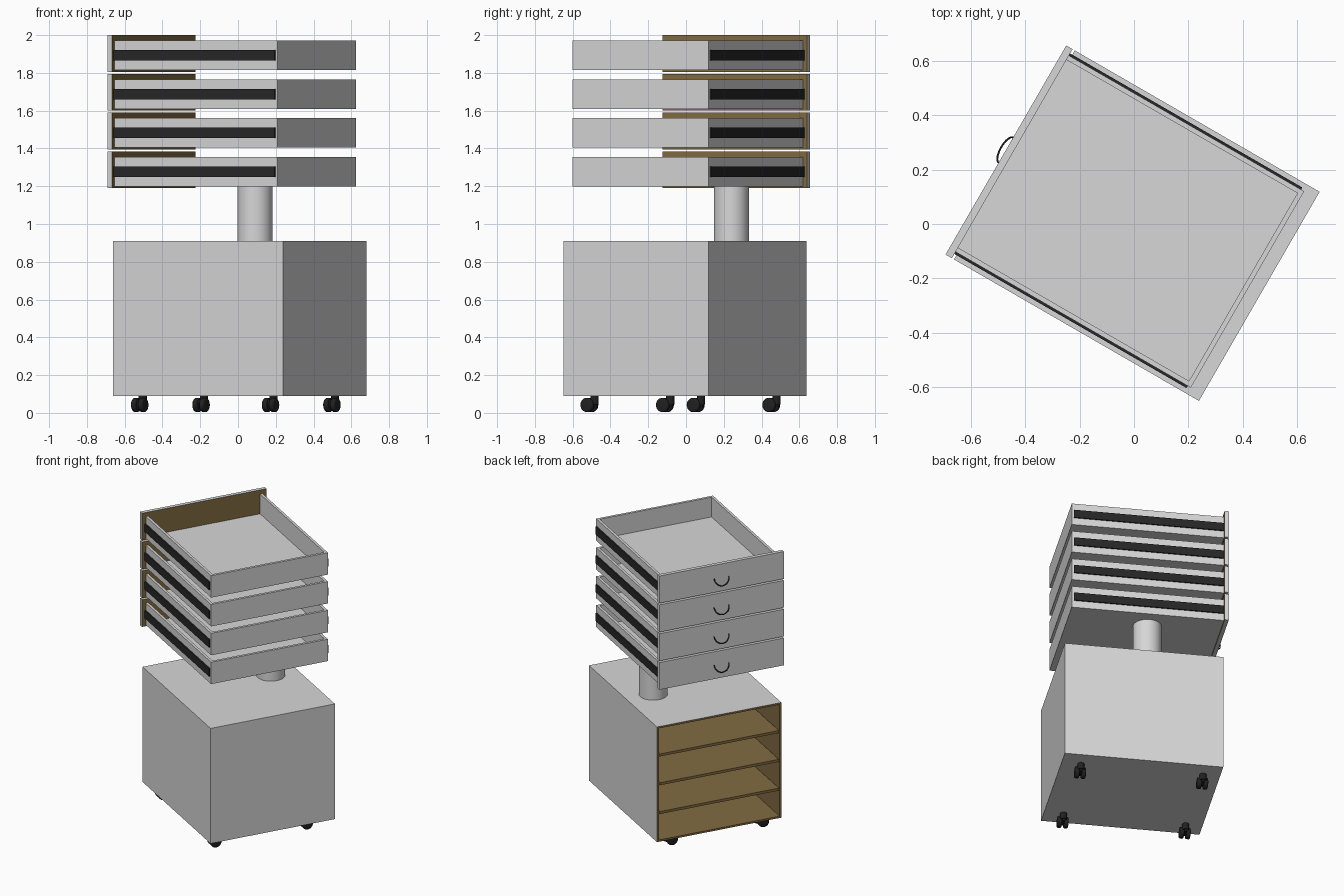
import bpy, bmesh, math
from mathutils import Matrix, Vector

cube = bpy.data.objects.get("Cube")
if cube:
    bpy.data.objects.remove(cube, do_unlink=True)

TURN = math.radians(-30)   # the whole cabinet stands turned about z


def material(name, rgb):
    m = bpy.data.materials.new(name)
    m.use_nodes = True
    m.diffuse_color = (*rgb, 1)
    m.node_tree.nodes["Principled BSDF"].inputs["Base Color"].default_value = (*rgb, 1)
    return m


GREY = material("light grey", (0.68, 0.68, 0.68))
BROWN = material("brown wood", (0.225, 0.148, 0.055))
BLACK = material("black", (0.02, 0.02, 0.02))
RUBBER = material("caster black", (0.015, 0.015, 0.015))


def add_box(bm, lo, hi):
    lo, hi = Vector(lo), Vector(hi)
    m = Matrix.Translation((lo + hi) / 2) @ Matrix.Diagonal((*(hi - lo), 1))
    return bmesh.ops.create_cube(bm, size=1, matrix=m)["verts"]


def add_cylinder(bm, centre, radius, length, axis="Z", sides=32):
    m = Matrix.Translation(centre)
    if axis == "X":
        m = m @ Matrix.Rotation(math.pi / 2, 4, "Y")
    return bmesh.ops.create_cone(bm, cap_ends=True, segments=sides, radius1=radius,
                                 radius2=radius, depth=length, matrix=m)["verts"]


def finish(bm, name, mats, smooth=False):
    mesh = bpy.data.meshes.new(name)
    bm.to_mesh(mesh)
    bm.free()
    ob = bpy.data.objects.new(name, mesh)
    bpy.context.collection.objects.link(ob)
    for m in mats:
        mesh.materials.append(m)
    ob.rotation_euler.z = TURN
    if smooth:
        bpy.ops.object.select_all(action="DESELECT")
        ob.select_set(True)
        bpy.context.view_layer.objects.active = ob
        bpy.ops.object.shade_smooth_by_angle(angle=math.radians(40))
    return ob


# Cabinet shell: open at the -x end, wood inside and on the front edges
FRONT, BACK, HALF, BASE, TOP, BOARD = -0.507, 0.531, 0.443, 0.09, 0.91, 0.018
bm = bmesh.new()
add_box(bm, (FRONT, -HALF, BASE), (BACK, HALF, TOP))
mouth = min(bm.faces, key=lambda f: f.calc_center_median().x)
rim = bmesh.ops.inset_region(bm, faces=[mouth], thickness=BOARD)["faces"]
deep = bmesh.ops.extrude_discrete_faces(bm, faces=[mouth])["faces"][0]
bmesh.ops.translate(bm, verts=deep.verts, vec=(BACK - FRONT - BOARD, 0, 0))
walls = [f for e in deep.edges for f in e.link_faces]
for f in rim + walls:
    f.material_index = 1
finish(bm, "cabinet_shell", [GREY, BROWN])

# Shelves between the four bays
bm = bmesh.new()
for i in range(1, 4):
    z = BASE + (TOP - BASE) * i / 4
    add_box(bm, (FRONT, -HALF + BOARD, z - BOARD / 2),
            (BACK - BOARD, HALF - BOARD, z + BOARD / 2))
finish(bm, "shelves", [BROWN])

# Column carrying the drawer stack
bm = bmesh.new()
add_cylinder(bm, (-0.042, 0.253, 1.055), 0.0925, 0.30, sides=48)
finish(bm, "column", [GREY], smooth=True)

# Drawers
PITCH, PANEL, JOIN, END, SIDE, WALL = 0.2053, -0.543, -0.516, 0.481, 0.416, 0.018
for i in range(4):
    z = 1.19 + PITCH * i
    low, high = z + 0.009, z + 0.165

    # Front panel with a wooden inner face
    bm = bmesh.new()
    add_box(bm, (PANEL, -HALF, z), (JOIN, HALF, z + 0.194))
    for f in bm.faces:
        f.normal_update()
        f.material_index = 1 if f.normal.x > 0.5 else 0
    finish(bm, f"drawer_front_{i + 1}", [GREY, BROWN])

    # Tray: floor, back and two sides
    bm = bmesh.new()
    add_box(bm, (JOIN, -SIDE + WALL, low), (END - WALL, SIDE - WALL, low + 0.015))
    add_box(bm, (END - WALL, -SIDE + WALL, low), (END, SIDE - WALL, high))
    for s in (-1, 1):
        a, b = sorted((s * SIDE, s * (SIDE - WALL)))
        add_box(bm, (JOIN, a, low), (END, b, high))
    finish(bm, f"drawer_tray_{i + 1}", [GREY])

    # Runners on both sides
    bm = bmesh.new()
    for s in (-1, 1):
        a, b = sorted((s * SIDE, s * (SIDE + 0.009)))
        add_box(bm, (JOIN, a, z + 0.059), (0.468, b, z + 0.115))
    finish(bm, f"drawer_runners_{i + 1}", [BLACK])

    # Drooping half-ring handle
    curve = bpy.data.curves.new(f"handle_{i + 1}", "CURVE")
    curve.dimensions = "3D"
    curve.bevel_depth = 0.0035
    curve.bevel_resolution = 2
    curve.use_fill_caps = True
    path = curve.splines.new("POLY")
    path.points.add(16)
    for k, p in enumerate(path.points):
        t = math.pi * k / 16
        p.co = (PANEL - 0.02 * math.sin(t), 0.053 * math.cos(t),
                z + 0.098 - 0.052 * math.sin(t), 1)
    curve.materials.append(BLACK)
    handle = bpy.data.objects.new(f"handle_{i + 1}", curve)
    bpy.context.collection.objects.link(handle)
    handle.rotation_euler.z = TURN

# Twin-wheel casters, all trailing the same way
for name, x, y in (("front_right", -0.395, -0.325), ("front_left", -0.395, 0.325),
                   ("back_right", 0.405, -0.325), ("back_left", 0.405, 0.325)):
    bm = bmesh.new()
    for s in (-1, 1):
        add_cylinder(bm, (x + s * 0.021, y - 0.032, 0.042), 0.038, 0.028, axis="X", sides=24)
    rims = [e for e in bm.edges if len({round(v.co.x, 4) for v in e.verts}) == 1]
    bmesh.ops.bevel(bm, geom=rims, offset=0.008, segments=3, profile=0.5, affect="EDGES")
    add_box(bm, (x - 0.008, y - 0.05, 0.03), (x + 0.008, y + 0.015, 0.07))
    add_cylinder(bm, (x, y, 0.068), 0.022, 0.046, sides=20)
    finish(bm, f"caster_{name}", [RUBBER], smooth=True)
